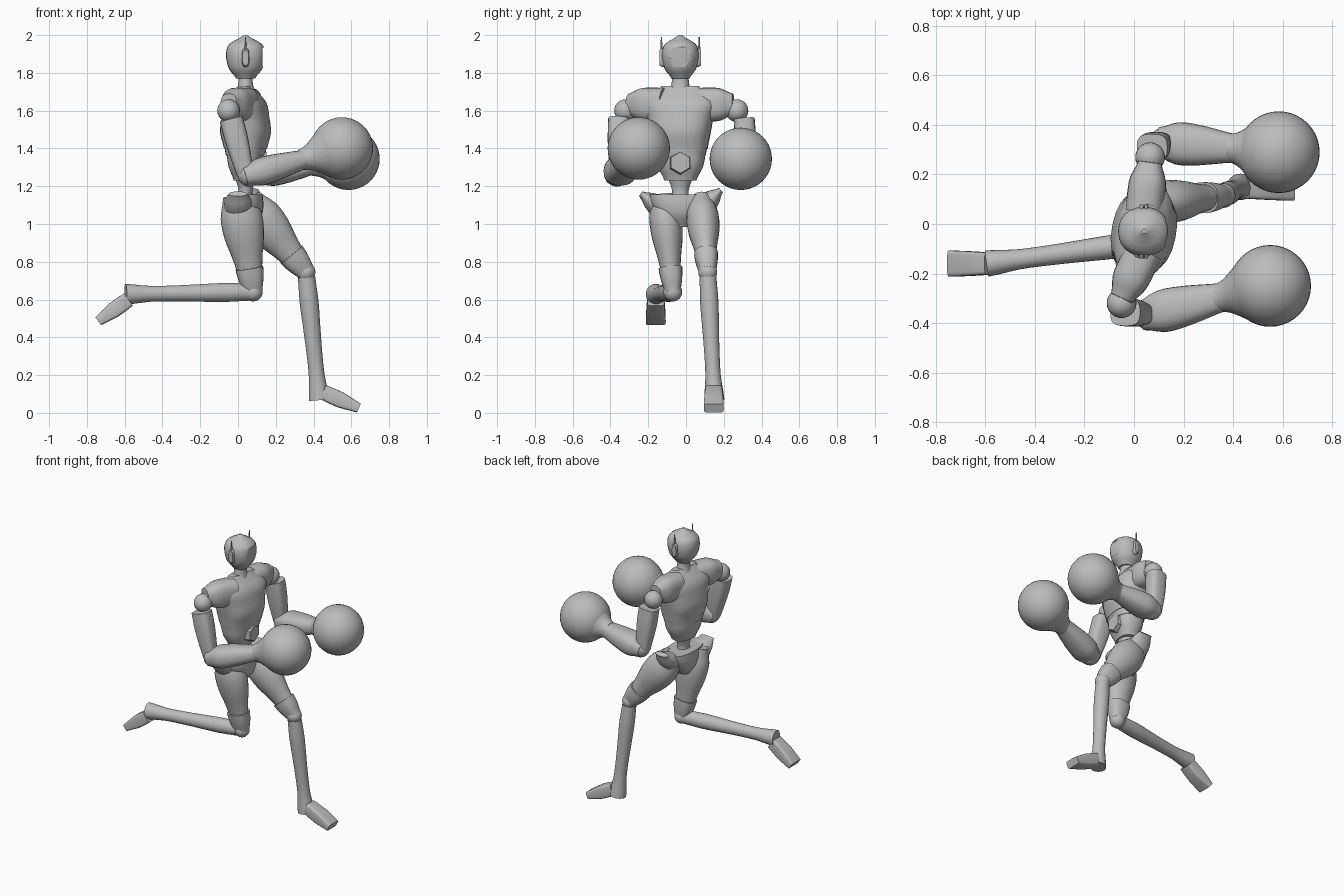
import bpy, bmesh, math
from mathutils import Vector

cube = bpy.data.objects.get("Cube")
if cube:
    bpy.data.objects.remove(cube)

SHADE = 0.5
grey = bpy.data.materials.new("plain grey")
grey.use_nodes = True
grey.diffuse_color = (SHADE, SHADE, SHADE, 1)
grey.node_tree.nodes["Principled BSDF"].inputs["Base Color"].default_value = grey.diffuse_color

FORWARD, LATERAL, UPWARD = Vector((1, 0, 0)), Vector((0, 1, 0)), Vector((0, 0, 1))
SHOULDER_LINE = LATERAL + FORWARD * 0.2
BODY = Vector((0.04, -0.03, 0))


def finish(name, bm):
    bmesh.ops.recalc_face_normals(bm, faces=bm.faces)
    mesh = bpy.data.meshes.new(name)
    bm.to_mesh(mesh)
    bm.free()
    mesh.materials.append(grey)
    obj = bpy.data.objects.new(name, mesh)
    bpy.context.collection.objects.link(obj)
    bpy.ops.object.select_all(action='DESELECT')
    obj.select_set(True)
    bpy.context.view_layer.objects.active = obj
    bpy.ops.object.shade_smooth_by_angle(angle=math.radians(35))
    return obj


def sample(values, t):
    # smooth curve through evenly spaced values
    last = len(values) - 1
    i = min(int(t * last), last - 1)
    f = t * last - i
    a, b, c, d = (values[min(max(k, 0), last)] for k in range(i - 1, i + 3))
    return b + f / 2 * (c - a + f * (2 * a - 5 * b + 4 * c - d + f * (3 * (b - c) + d - a)))


def loft(name, start, end, depths, widths=1.0, ref=LATERAL, power=2.0, steps=3, sides=24):
    # widths: a list measured along ref, or one ratio to the depths
    start, end = Vector(start), Vector(end)
    if isinstance(widths, float):
        widths = [widths * d for d in depths]
    axis = (end - start).normalized()
    side = (ref - axis * ref.dot(axis)).normalized()
    other = axis.cross(side)
    count = (len(depths) - 1) * steps
    bm = bmesh.new()
    loops = []
    for r in range(count + 1):
        t = r / count
        centre, depth, width = start.lerp(end, t), sample(depths, t), sample(widths, t)
        loop = []
        for k in range(sides):
            c, s = math.cos(math.tau * k / sides), math.sin(math.tau * k / sides)
            u = math.copysign(abs(c) ** (2 / power), c) * width
            v = math.copysign(abs(s) ** (2 / power), s) * depth
            loop.append(bm.verts.new(centre + side * u + other * v))
        loops.append(loop)
    for low, high in zip(loops, loops[1:]):
        for k in range(sides):
            n = (k + 1) % sides
            bm.faces.new((low[k], low[n], high[n], high[k]))
    bm.faces.new(loops[0])
    bm.faces.new(loops[-1])
    return finish(name, bm)


def ball(name, centre, radius, segments=24):
    bm = bmesh.new()
    bmesh.ops.create_uvsphere(bm, u_segments=segments, v_segments=segments // 2, radius=radius)
    bmesh.ops.translate(bm, verts=bm.verts, vec=centre)
    return finish(name, bm)


def box(name, centre, size):
    bm = bmesh.new()
    bmesh.ops.create_cube(bm, size=1)
    bmesh.ops.scale(bm, verts=bm.verts, vec=size)
    bmesh.ops.translate(bm, verts=bm.verts, vec=centre)
    return finish(name, bm)


def column(name, bottom, top, depths, widths=1.0, **options):
    return loft(name, BODY + UPWARD * bottom, BODY + UPWARD * top, depths, widths, **options)


# Head with a flat recessed visor
head = column("head", 1.77, 2, [0.05, 0.085, 0.1, 0.103, 0.085, 0.01], 0.95, power=2.2)
cutter = box("visor_cutter", BODY + FORWARD * 0.14 + UPWARD * 1.885, (0.1, 0.15, 0.1))
cutter.hide_render = cutter.hide_viewport = True
cut = head.modifiers.new("visor", 'BOOLEAN')
cut.object = cutter
cut.solver = 'EXACT'

# Ear pods and antennas
for name, outward in (("left", LATERAL), ("right", -LATERAL)):
    pod = BODY + outward * 0.08 + UPWARD * 1.88
    loft(name + "_ear_pod", pod, pod + outward * 0.03, [0.05, 0.05, 0.04], 0.4, ref=FORWARD, power=3, steps=1)
    tip = pod + outward * 0.02
    loft(name + "_antenna", tip, tip + UPWARD * 0.11, [0.008, 0.003], steps=1, sides=6)
column("neck", 1.68, 1.79, [0.055, 0.04, 0.036], 1.2)

# Torso
TRUNK = {"ref": SHOULDER_LINE, "power": 2.5}
column("chest", 1.4, 1.73, [0.11, 0.13, 0.12, 0.1, 0.03], [0.145, 0.16, 0.175, 0.19, 0.1], **TRUNK)
column("rib_band", 1.36, 1.4, [0.1, 0.106], 1.33, **TRUNK)
column("abdomen", 1.23, 1.37, [0.06, 0.085, 0.095], 1.4, **TRUNK)
column("waist", 1.1, 1.25, [0.045, 0.036, 0.055], 1.2)
belly = BODY + UPWARD * 1.325
loft("belly_plate", belly, belly + FORWARD * 0.11, [0.07, 0.068, 0.056], ref=UPWARD, steps=1, sides=6)

# Arms: sleeve, shoulder joint, upper arm, elbow, forearm, cuff and round glove
ARMS = {"left": ((0.065, 0.27, 1.6), (0.125, 0.33, 1.265), (0.585, 0.29, 1.345), LATERAL),
        "right": ((-0.05, -0.32, 1.6), (0.06, -0.365, 1.26), (0.55, -0.25, 1.4), -LATERAL)}
for name, (*joints, outward) in ARMS.items():
    shoulder, elbow, hand = map(Vector, joints)
    sleeve_end = shoulder + UPWARD * 0.035 - outward * 0.02
    loft(name + "_sleeve", BODY + outward * 0.08 + UPWARD * 1.63, sleeve_end,
         [0.09, 0.09, 0.085, 0.055], 0.85, ref=FORWARD, power=2.6)
    ball(name + "_shoulder_joint", shoulder, 0.06)
    loft(name + "_upper_arm", shoulder.lerp(elbow, 0.13) + outward * 0.03, elbow - FORWARD * 0.02,
         [0.062, 0.062, 0.055, 0.045], 0.9, power=3)
    ball(name + "_elbow", elbow, 0.062)
    loft(name + "_forearm", elbow.lerp(hand, -0.06), elbow.lerp(hand, 0.6),
         [0.05, 0.073, 0.071, 0.061, 0.05], 1.17, power=2.4)
    loft(name + "_glove_cuff", elbow.lerp(hand, 0.56), elbow.lerp(hand, 0.82), [0.056, 0.07, 0.1, 0.13])
    ball(name + "_glove", hand, 0.165, 40)

# Pelvis with flared hip flanges
column("pelvis", 0.985, 1.155, [0.05, 0.085, 0.095, 0.09], [0.05, 0.11, 0.15, 0.165], power=2.4)
loft("left_hip_flange", (0.06, 0.1, 1.1), (0.06, 0.185, 1.18), [0.06, 0.045, 0.015], [0.075, 0.07, 0.05], ref=FORWARD)
loft("right_hip_flange", (0, -0.14, 1.09), (0, -0.24, 1.16), [0.06, 0.045, 0.015], [0.075, 0.07, 0.05], ref=FORWARD)

# Legs: the left is planted forward, the right trails behind
LEGS = {"left": ((0.05, 0.08, 1.12), (0.36, 0.115, 0.745), (0.43, 0.15, 0.07), (0.45, 0.147, 0.11), (0.64, 0.147, 0.025)),
        "right": ((0, -0.12, 1.15), (0.08, -0.07, 0.64), (-0.595, -0.16, 0.628), (-0.58, -0.16, 0.6), (-0.74, -0.16, 0.485))}
for name, joints in LEGS.items():
    hip, knee, ankle, instep, toe = map(Vector, joints)
    loft(name + "_thigh", hip, hip.lerp(knee, 0.85), [0.08, 0.11, 0.105, 0.08, 0.062], 0.78)
    loft(name + "_knee_cuff", hip.lerp(knee, 0.75), knee, [0.074, 0.066, 0.05], 0.85, power=2.5)
    ball(name + "_knee", knee, 0.05)
    loft(name + "_shin", knee.lerp(ankle, 0.04), ankle, [0.046, 0.05, 0.046, 0.042, 0.042, 0.055], 0.97)
    loft(name + "_foot", instep, toe, [0.04, 0.042, 0.025], [0.045, 0.05, 0.053], power=6, steps=2)
